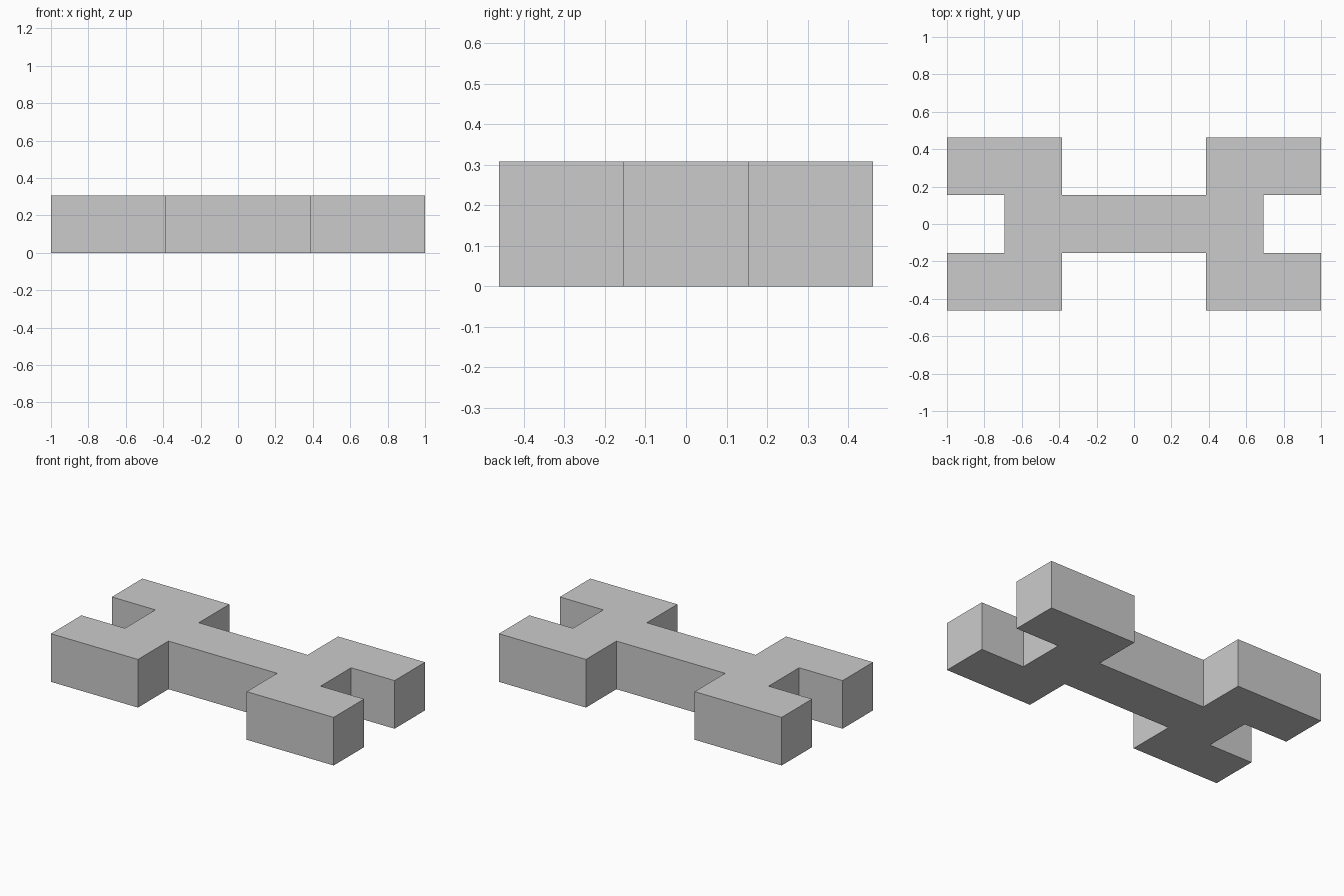
import bpy, bmesh

if "Cube" in bpy.data.objects:
    bpy.data.objects.remove(bpy.data.objects["Cube"])

U = 2 / 26          # grid unit: the model is 26 x 12 x 4 units
HEIGHT = 4 * U

# One quarter of the outline, from the notch at the end to the waist
quarter = [(9, 2), (13, 2), (13, 6), (5, 6), (5, 2)]


def mirrored_outline(pts):
    """Mirror a quarter profile in x and y into one closed loop."""
    half = pts + [(-x, y) for x, y in reversed(pts)]
    return half + [(x, -y) for x, y in reversed(half)]


def extrude_outline(name, pts, height):
    bm = bmesh.new()
    face = bm.faces.new([bm.verts.new((x * U, y * U, 0)) for x, y in pts])
    top = bmesh.ops.extrude_face_region(bm, geom=[face], use_keep_orig=True)["geom"]
    verts = [g for g in top if isinstance(g, bmesh.types.BMVert)]
    bmesh.ops.translate(bm, verts=verts, vec=(0, 0, height))
    # The bar joins the waist corners directly, so merge straight-line points
    bmesh.ops.dissolve_limit(bm, angle_limit=0.01, verts=bm.verts, edges=bm.edges)
    bmesh.ops.recalc_face_normals(bm, faces=bm.faces)
    mesh = bpy.data.meshes.new(name)
    bm.to_mesh(mesh)
    bm.free()
    obj = bpy.data.objects.new(name, mesh)
    bpy.context.collection.objects.link(obj)
    return obj


# Double-ended connector block with a square notch in each end
extrude_outline("connector_block", mirrored_outline(quarter), HEIGHT)
